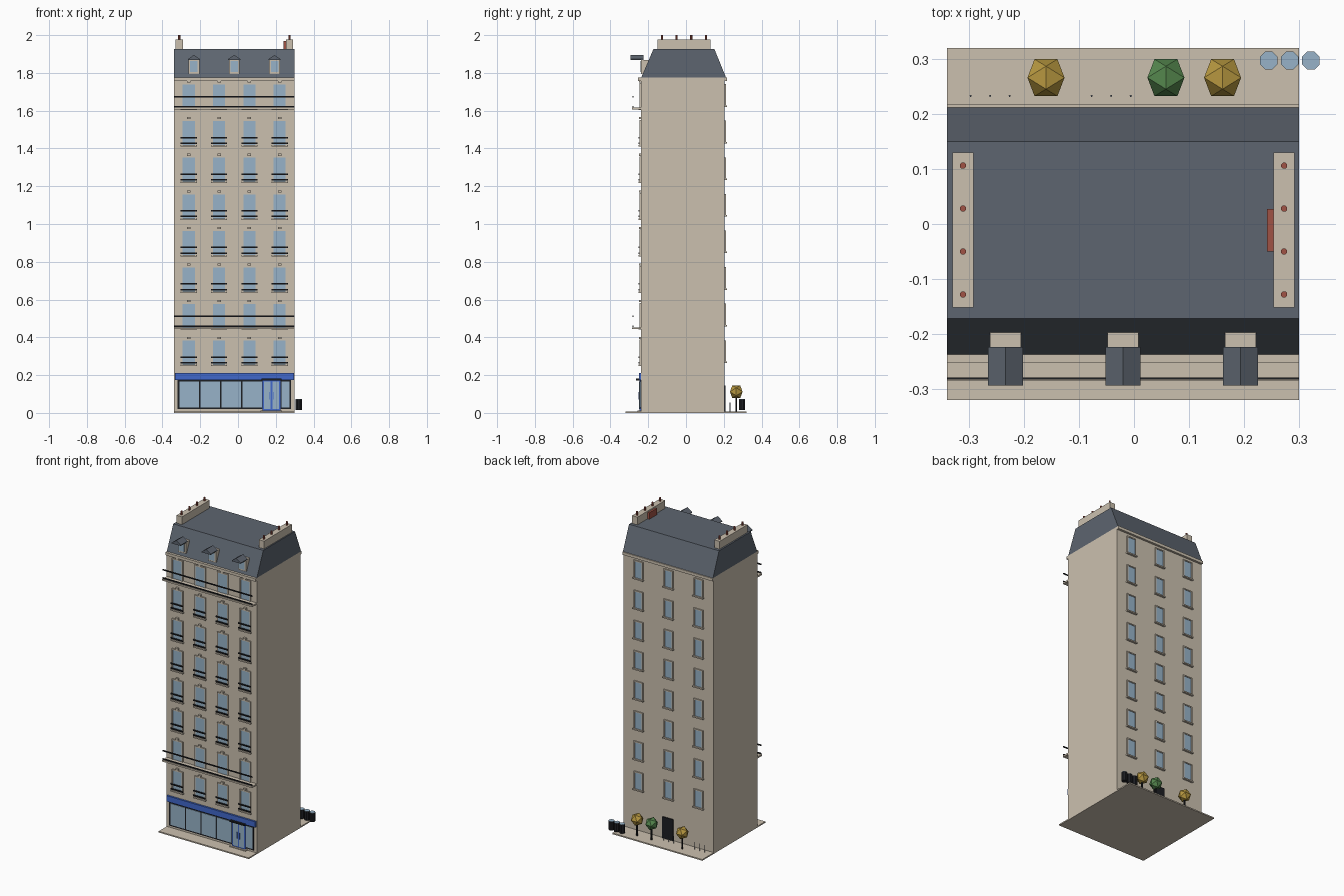
import bpy, bmesh
from math import pi
from mathutils import Matrix, Vector

cube = bpy.data.objects.get("Cube")
if cube:
    bpy.data.objects.remove(cube, do_unlink=True)


def material(name, r, g, b):
    m = bpy.data.materials.new(name)
    m.use_nodes = True
    m.diffuse_color = (r, g, b, 1)
    m.node_tree.nodes["Principled BSDF"].inputs["Base Color"].default_value = (r, g, b, 1)
    return m


STONE = material("stone", 0.60, 0.53, 0.43)
SLATE = material("slate", 0.11, 0.13, 0.16)
GLASS = material("glass", 0.31, 0.45, 0.58)
IRON = material("black iron", 0.012, 0.013, 0.016)
BLUE = material("shop blue", 0.053, 0.14, 0.60)
BRICK = material("brick red", 0.35, 0.085, 0.06)
GOLD = material("gold leaves", 0.47, 0.31, 0.05)
GREEN = material("green leaves", 0.09, 0.24, 0.075)

parts = {}
LEFT, RIGHT, MID = -0.34, 0.30, -0.02
FRONT, BACK = -0.238, 0.204


def part(name, mat):
    if name not in parts:
        parts[name] = (bmesh.new(), mat)
    return parts[name][0]


def box(name, mat, x, y, z):
    """Box from (min, max) pairs."""
    mins, sizes = zip(*[(min(p), max(p) - min(p)) for p in (x, y, z)])
    centre = [a + s / 2 for a, s in zip(mins, sizes)]
    mtx = Matrix.Translation(centre) @ Matrix.Diagonal((*sizes, 1))
    bmesh.ops.create_cube(part(name, mat), size=1, matrix=mtx)


def around(c, w):
    return c - w / 2, c + w / 2


def cylinder(name, mat, x, y, z0, z1, r, sides=8):
    mtx = Matrix.Translation((x, y, (z0 + z1) / 2)) @ Matrix.Rotation(pi / sides, 4, 'Z')
    bmesh.ops.create_cone(part(name, mat), cap_ends=True, segments=sides,
                          radius1=r, radius2=r, depth=z1 - z0, matrix=mtx)


def prism(name, mat, points):
    """Convex solid around a few points."""
    bm = part(name, mat)
    verts = [bm.verts.new(p) for p in points]
    bmesh.ops.convex_hull(bm, input=verts)


def window(name, x, top, wall, out, w=0.064, h=0.127, bar=0.007):
    """Glass plate in a stone surround; out is the outward y direction."""
    bottom = top - h
    depth = (wall, wall + out * 0.007)
    box(name + "_glass", GLASS, around(x, w), (wall, wall + out * 0.003), (bottom, top))
    for s in (-1, 1):
        box(name + "_surround", STONE, around(x + s * (w + bar) / 2, bar), depth, (bottom, top))
    box(name + "_surround", STONE, around(x, w + 2 * bar), depth, (top, top + bar))
    box(name + "_sill", STONE, around(x, w + 0.022), (wall, wall + out * 0.013), (bottom - 0.008, bottom))


# Pavement and main block
box("pavement", STONE, (LEFT, RIGHT), (-0.32, 0.32), (0, 0.008))
box("building_body", STONE, (LEFT, RIGHT), (FRONT, BACK), (0.008, 1.765))
box("cornice", STONE, (LEFT, RIGHT), (-0.253, 0.218), (1.757, 1.775))

# Mansard roof
prism("mansard_roof", SLATE, [(x, y, z) for x in (LEFT, RIGHT)
      for y, z in ((-0.237, 1.775), (0.212, 1.775), (0.15, 1.927), (-0.172, 1.927))])

# Dormers with small gabled roofs
for i in (-1, 0, 1):
    x = MID + i * 0.2135
    box("dormer_body", STONE, around(x, 0.057), (-0.237, -0.195), (1.795, 1.868))
    box("dormer_glass", GLASS, around(x, 0.040), (-0.237, -0.241), (1.805, 1.862))
    prism("dormer_roof", SLATE, [(x + dx, y, z) for y in (-0.294, -0.224)
          for dx, z in ((-0.032, 1.868), (0.032, 1.868), (-0.032, 1.873),
                        (0.032, 1.873), (0, 1.895))])

# Chimney stacks with pots
for x in (-0.311, 0.273):
    box("chimney_stack", STONE, around(x, 0.038), (-0.152, 0.13), (1.92, 1.977))
    for i in range(4):
        cylinder("chimney_pot", BRICK, x, -0.128 + i * 0.078, 1.97, 2.0, 0.006)
box("brick_vent", BRICK, (0.242, 0.256), (-0.05, 0.027), (1.925, 1.968))

# Front and back windows, floor by floor
for row in range(8):
    top = 0.382 + row * 0.1938
    for col in range(4):
        x = MID + (col - 1.5) * 0.1605
        window("front_window", x, top, FRONT, -1)
        box("front_keystone", STONE, around(x, 0.018), (FRONT, FRONT - 0.012), (top + 0.01, top + 0.021))
        if row not in (1, 7):
            for drop in (0.087, 0.117):
                box("window_railing", IRON, around(x, 0.086), (-0.247, -0.252),
                    around(top - drop, 0.008))
    for col in (-1, 0, 1):
        window("back_window", MID + col * 0.2133, top - 0.005, BACK, 1, w=0.052, h=0.105)
    # Long balconies on two floors
    if row in (1, 7):
        box("balcony_slab", STONE, (LEFT, RIGHT), (FRONT, -0.285), (top - 0.133, top - 0.123))
        for drop in (0.064, 0.117):
            box("balcony_railing", IRON, (LEFT, RIGHT), (-0.279, -0.283), around(top - drop, 0.008))

# Shop front
box("shop_frame", IRON, (-0.32, 0.28), (FRONT, -0.242), (0.02, 0.175))
box("shop_sign", BLUE, (-0.333, 0.297), (FRONT, -0.250), (0.175, 0.212))
for i in range(4):
    box("shop_glass", GLASS, around(-0.258 + i * 0.111, 0.102), (-0.24, -0.245), (0.029, 0.166))
box("shop_glass", GLASS, (0.229, 0.273), (-0.24, -0.245), (0.029, 0.166))

# Shop double door with canopy and step
box("shop_door", BLUE, (0.13, 0.224), (FRONT, -0.246), (0.010, 0.173))
for s in (-1, 1):
    box("shop_door_glass", GLASS, around(0.177 + s * 0.022, 0.034), (-0.24, -0.248), (0.02, 0.165))
    box("shop_door_handle", BLUE, around(0.177 + s * 0.009, 0.004), (-0.246, -0.252), (0.07, 0.11))
box("shop_door_canopy", IRON, (0.124, 0.230), (FRONT, -0.265), (0.172, 0.181))
box("shop_door_step", STONE, (0.12, 0.234), (FRONT, -0.258), (0.006, 0.013))

# Back door
box("back_door", IRON, (-0.055, 0.022), (BACK, BACK + 0.006), (0.008, 0.145))

# Trees: faceted crowns on thin trunks
PHI = (1 + 5 ** 0.5) / 2
for x, leaves in ((-0.16, GOLD), (0.058, GREEN), (0.161, GOLD)):
    centre = Vector((x, 0.266, 0.112))
    corners = [c for a in (-1, 1) for b in (-PHI, PHI) for c in ((0, a, b), (a, b, 0), (b, 0, a))]
    prism("tree_crown_" + leaves.name.split()[0], leaves, [centre + Vector(c) * 0.0208 for c in corners])
    cylinder("tree_trunk", IRON, x, 0.266, 0.008, 0.085, 0.006, 6)

# Bollards beside the back wall
for start in (-0.297, -0.077):
    for i in range(3):
        cylinder("bollard", SLATE, start + i * 0.0355, 0.233, 0.008, 0.055, 0.002, 6)

# Bins with pale lids
for i in range(3):
    x = 0.245 + i * 0.0382
    cylinder("bin_body", IRON, x, 0.297, 0.016, 0.072, 0.0175)
    cylinder("bin_lid", GLASS, x, 0.297, 0.072, 0.074, 0.0175)

# Turn the collected parts into objects
for name, (bm, mat) in parts.items():
    bmesh.ops.recalc_face_normals(bm, faces=bm.faces)
    mesh = bpy.data.meshes.new(name)
    bm.to_mesh(mesh)
    bm.free()
    mesh.materials.append(mat)
    bpy.context.scene.collection.objects.link(bpy.data.objects.new(name, mesh))
